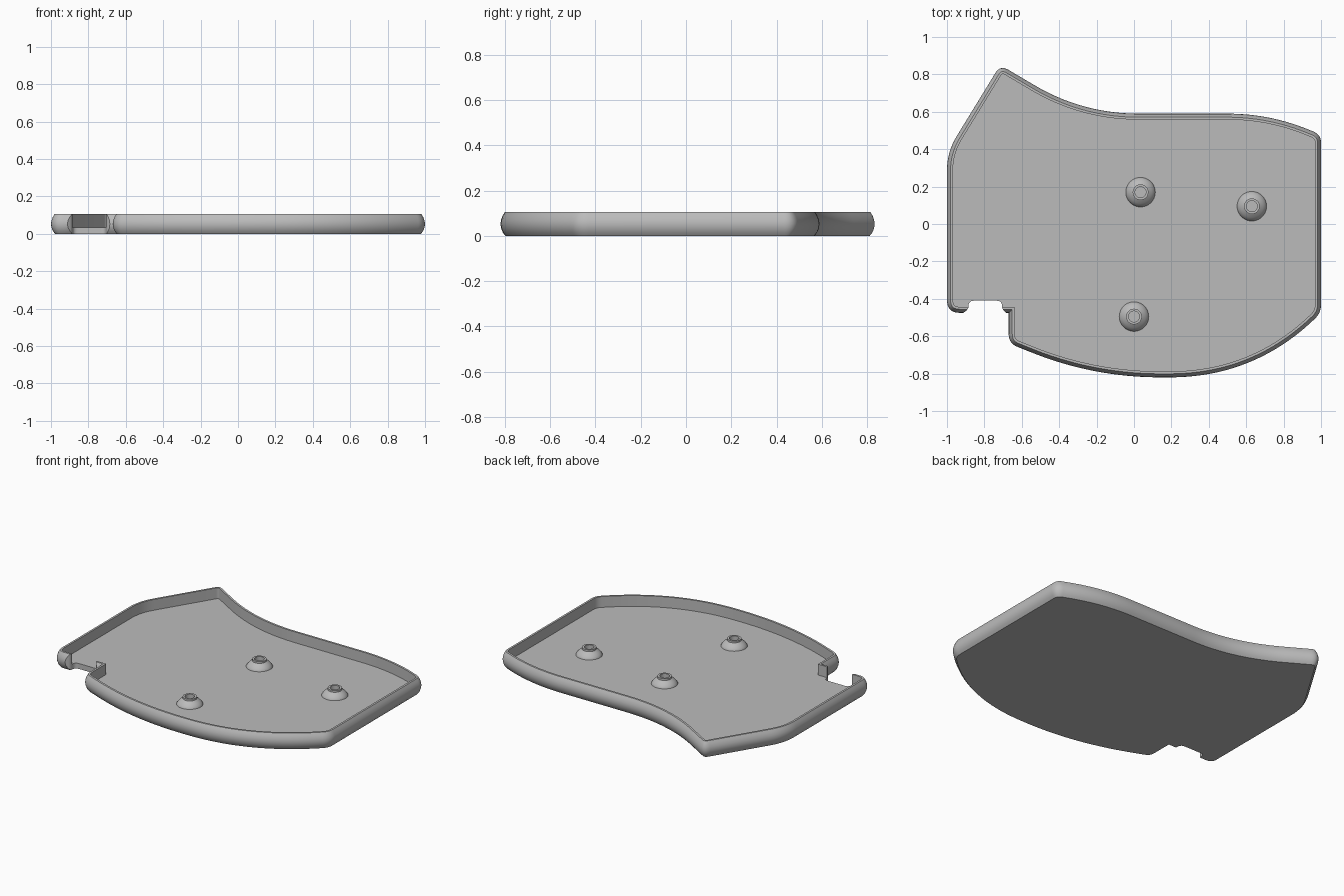
import bpy, bmesh, math
from mathutils import Vector

if "Cube" in bpy.data.objects:
    bpy.data.objects.remove(bpy.data.objects["Cube"])

grey = bpy.data.materials.new("plain grey")
grey.use_nodes = True
grey.diffuse_color = (0.5, 0.5, 0.5, 1)
grey.node_tree.nodes["Principled BSDF"].inputs["Base Color"].default_value = (0.5, 0.5, 0.5, 1)


def rounded(corners, steps=10):
    """Closed outline whose corners (x, y, cut) are rounded by quadratic curves."""
    pts = []
    for i, (x, y, cut) in enumerate(corners):
        c = Vector((x, y))
        if cut == 0:
            pts.append(c)
            continue
        prev = Vector(corners[i - 1][:2])
        nxt = Vector(corners[(i + 1) % len(corners)][:2])
        a = c + (prev - c).normalized() * cut
        b = c + (nxt - c).normalized() * cut
        n = steps * 2 if cut > 0.2 else steps
        for k in range(n + 1):
            t = k / n
            pts.append(a * (1 - t) ** 2 + c * 2 * t * (1 - t) + b * t * t)
    return pts


def inset(pts, d):
    """Move a counter-clockwise outline inwards by d with mitred corners."""
    out = []
    for i, p in enumerate(pts):
        e1 = (p - pts[i - 1]).normalized()
        e2 = (pts[(i + 1) % len(pts)] - p).normalized()
        n1, n2 = Vector((-e1.y, e1.x)), Vector((-e2.y, e2.x))
        out.append(p + (n1 + n2) * d / (1 + n1.dot(n2)))
    return out


def loft(name, rings):
    """Join rings of 3D points into a capped solid."""
    bm = bmesh.new()
    loops = [[bm.verts.new(p) for p in ring] for ring in rings]
    for a, b in zip(loops, loops[1:]):
        for i in range(len(a)):
            j = (i + 1) % len(a)
            bm.faces.new((a[i], a[j], b[j], b[i]))
    bm.faces.new(loops[0][::-1])
    bm.faces.new(loops[-1])
    bmesh.ops.recalc_face_normals(bm, faces=bm.faces)
    mesh = bpy.data.meshes.new(name)
    bm.to_mesh(mesh)
    bm.free()
    mesh.materials.append(grey)
    ob = bpy.data.objects.new(name, mesh)
    bpy.context.collection.objects.link(ob)
    return ob


def select(ob):
    bpy.ops.object.select_all(action="DESELECT")
    ob.select_set(True)
    bpy.context.view_layer.objects.active = ob


def smooth(ob):
    select(ob)
    bpy.ops.object.shade_smooth_by_angle(angle=math.radians(32))


def prism(name, pts, z0, z1):
    return loft(name, [[(p.x, p.y, z) for p in pts] for z in (z0, z1)])


def cut(ob, cutter):
    cutter.hide_render = True
    select(ob)
    mod = ob.modifiers.new("notch", "BOOLEAN")
    mod.operation = "DIFFERENCE"
    mod.solver = "EXACT"
    mod.object = cutter
    bpy.ops.object.modifier_apply(modifier=mod.name)
    bpy.data.objects.remove(cutter)


# Tray: bulging outer wall, flat rim, straight inner wall, floor
FLOOR, RIM = 0.035, 0.105
outline = rounded([
    (-1, -0.475, 0.07), (-0.67, -0.475, 0), (-0.67, -0.638, 0.05),
    (-0.215, -0.82, 0.36), (0.64, -0.82, 0.45), (1, -0.475, 0.045),
    (1, 0.478, 0.045), (0.72, 0.59, 0.22), (-0.275, 0.59, 0.3),
    (-0.715, 0.85, 0.05), (-1, 0.385, 0.1)])
section = [(0.022, 0), (0.011, 0.014), (0.003, 0.033), (0, 0.053), (0.003, 0.072),
           (0.01, 0.09), (0.019, RIM), (0.032, RIM), (0.032, FLOOR)]
tray = loft("tray", [[(p.x, p.y, z) for p in inset(outline, d)] for d, z in section])

# Notch: gap in the wall, then a rounded bite out of the floor
gap = [Vector(p) for p in ((-0.885, -0.6), (-0.705, -0.6), (-0.705, -0.4), (-0.885, -0.4))]
cut(tray, prism("wall_cutter", gap, FLOOR, 0.2))
bite = rounded([(-0.93, -0.6, 0), (-0.68, -0.6, 0), (-0.68, -0.478, 0.015),
                (-0.705, -0.455, 0.015), (-0.705, -0.41, 0.03), (-0.885, -0.41, 0.03),
                (-0.885, -0.455, 0.015), (-0.92, -0.48, 0.015)], 6)
cut(tray, prism("floor_cutter", bite, -0.1, 0.2))
smooth(tray)

# Screw posts: flared foot, short collar, blind hole
post = [(0.079, FLOOR - 0.005), (0.079, FLOOR), (0.072, 0.047), (0.06, 0.06), (0.042, 0.072),
        (0.042, 0.084), (0.029, 0.084), (0.029, 0.045)]
for name, x, y in (("back_post", 0.035, 0.17), ("left_post", 0.63, 0.095),
                   ("front_post", 0, -0.495)):
    rings = [[(x + r * math.cos(a), y + r * math.sin(a), z)
              for a in (math.tau * k / 40 for k in range(40))] for r, z in post]
    smooth(loft(name, rings))
